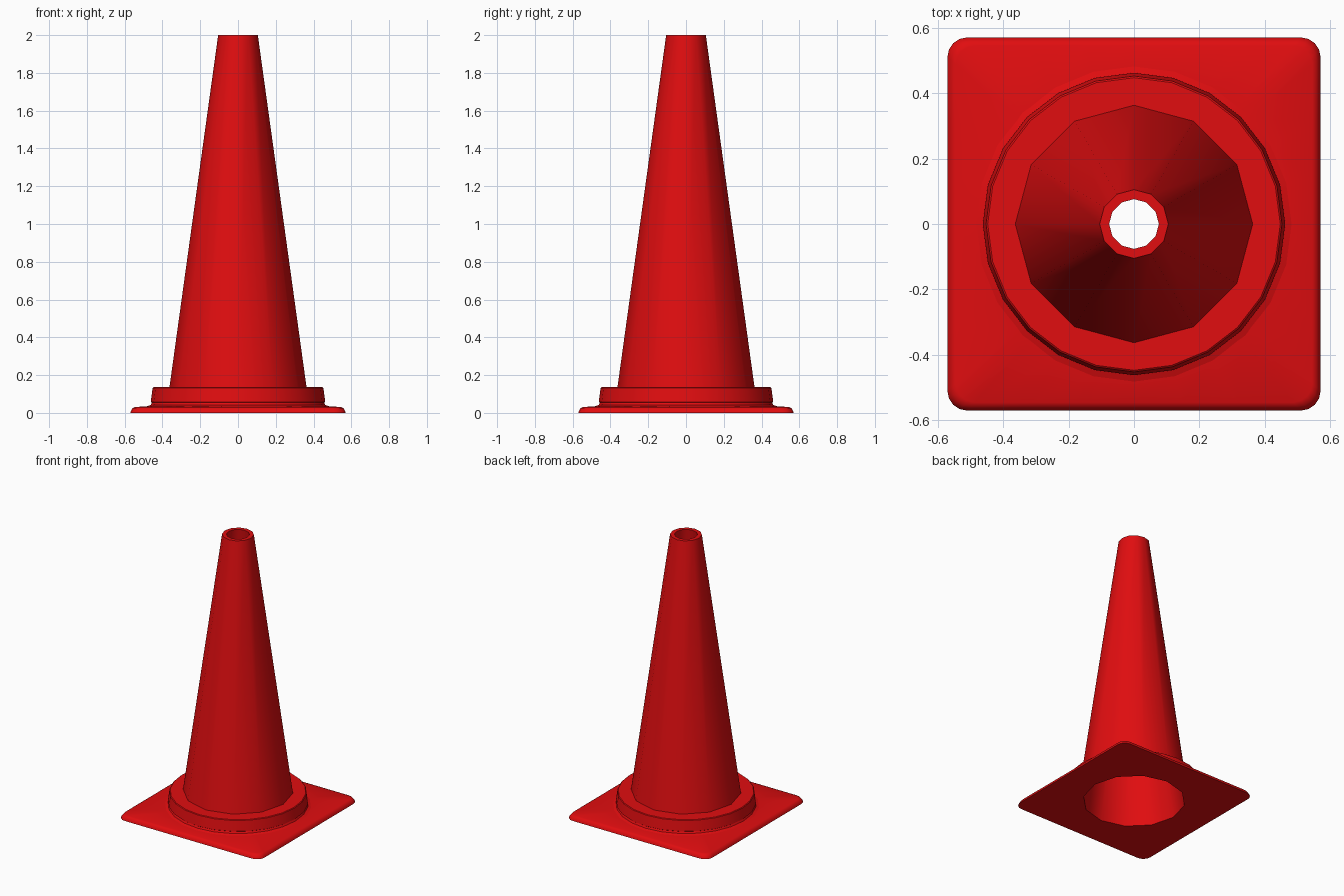
import bpy, bmesh
from math import cos, sin, pi, radians, degrees, atan2, sqrt

cube = bpy.data.objects.get("Cube")
if cube:
    bpy.data.objects.remove(cube, do_unlink=True)

red = bpy.data.materials.new("red plastic")
red.use_nodes = True
colour = (0.75, 0.004, 0.005, 1)
red.diffuse_color = colour
red.node_tree.nodes["Principled BSDF"].inputs["Base Color"].default_value = colour


def loft(name, rings, smooth_angle):
    """Skin a list of closed rings, each with the same number of points."""
    bm = bmesh.new()
    loops = [[bm.verts.new(p) for p in ring] for ring in rings]
    count = len(loops[0])
    for a, b in zip(loops, loops[1:]):
        for i in range(count):
            j = (i + 1) % count
            bm.faces.new((a[i], a[j], b[j], b[i]))
    mesh = bpy.data.meshes.new(name)
    bm.to_mesh(mesh)
    bm.free()
    mesh.materials.append(red)
    obj = bpy.data.objects.new(name, mesh)
    bpy.context.collection.objects.link(obj)
    bpy.ops.object.select_all(action='DESELECT')
    obj.select_set(True)
    bpy.context.view_layer.objects.active = obj
    bpy.ops.object.shade_smooth_by_angle(angle=radians(smooth_angle))
    return obj


def circle(r, z, angles):
    return [(r * cos(a), r * sin(a), z) for a in angles]


def polygon(r, z, sides, angles):
    """Points of a regular polygon's outline met at the given angles."""
    step = 2 * pi / sides
    pts = []
    for a in angles:
        d = r * cos(step / 2) / cos(a % step - step / 2)
        pts.append((d * cos(a), d * sin(a), z))
    return pts


def rounded_square(half, corner, z, angles):
    """Points of a rounded square's outline met at the given angles."""
    c = half - corner
    pts = []
    for a in angles:
        u, v = abs(cos(a)), abs(sin(a))
        d = half / max(u, v)
        if min(u, v) * d > c:
            m = c * (u + v)
            d = m + sqrt(m * m - 2 * c * c + corner * corner)
        pts.append((d * cos(a), d * sin(a), z))
    return pts


def even(sides):
    return [2 * pi * i / sides for i in range(sides)]


# Hollow twelve-sided cone, from the inner foot over the open rim to the outer foot
cone_profile = [(0.343, 0), (0.076, 2), (0.105, 2), (0.365, 0.12)]
# Wound from inside out, so the rings face away from the wall
loft("cone", [circle(r, z, even(12)) for r, z in reversed(cone_profile)], 40)

# Raised collar around the foot of the cone, with a thin groove below it
collar_profile = [(0.484, 0.034), (0.462, 0.042), (0.456, 0.054),
                  (0.462, 0.058), (0.452, 0.132), (0.447, 0.136), (0.345, 0.136)]
loft("collar", [circle(r, z, even(24)) for r, z in collar_profile], 35)

# Square foot plate with rounded corners and a hole under the cone
half, corner = 0.57, 0.06
quarter = [0, 15, 30, 45, 60, 75]
for t in (0, 22.5, 67.5, 90):
    x = half - corner + corner * cos(radians(t))
    y = half - corner + corner * sin(radians(t))
    quarter.append(degrees(atan2(y, x)))
angles = [radians(q + 90 * k) for k in range(4) for q in sorted(quarter)]
loft("base_plate", [
    polygon(0.343, 0, 12, angles),
    rounded_square(half, corner, 0, angles),
    rounded_square(half - 0.004, corner, 0.012, angles),
    rounded_square(half - 0.012, corner, 0.025, angles),
    rounded_square(half - 0.025, corner, 0.031, angles),
    circle(0.48, 0.035, angles),
    circle(0.44, 0.042, angles),
], 40)
